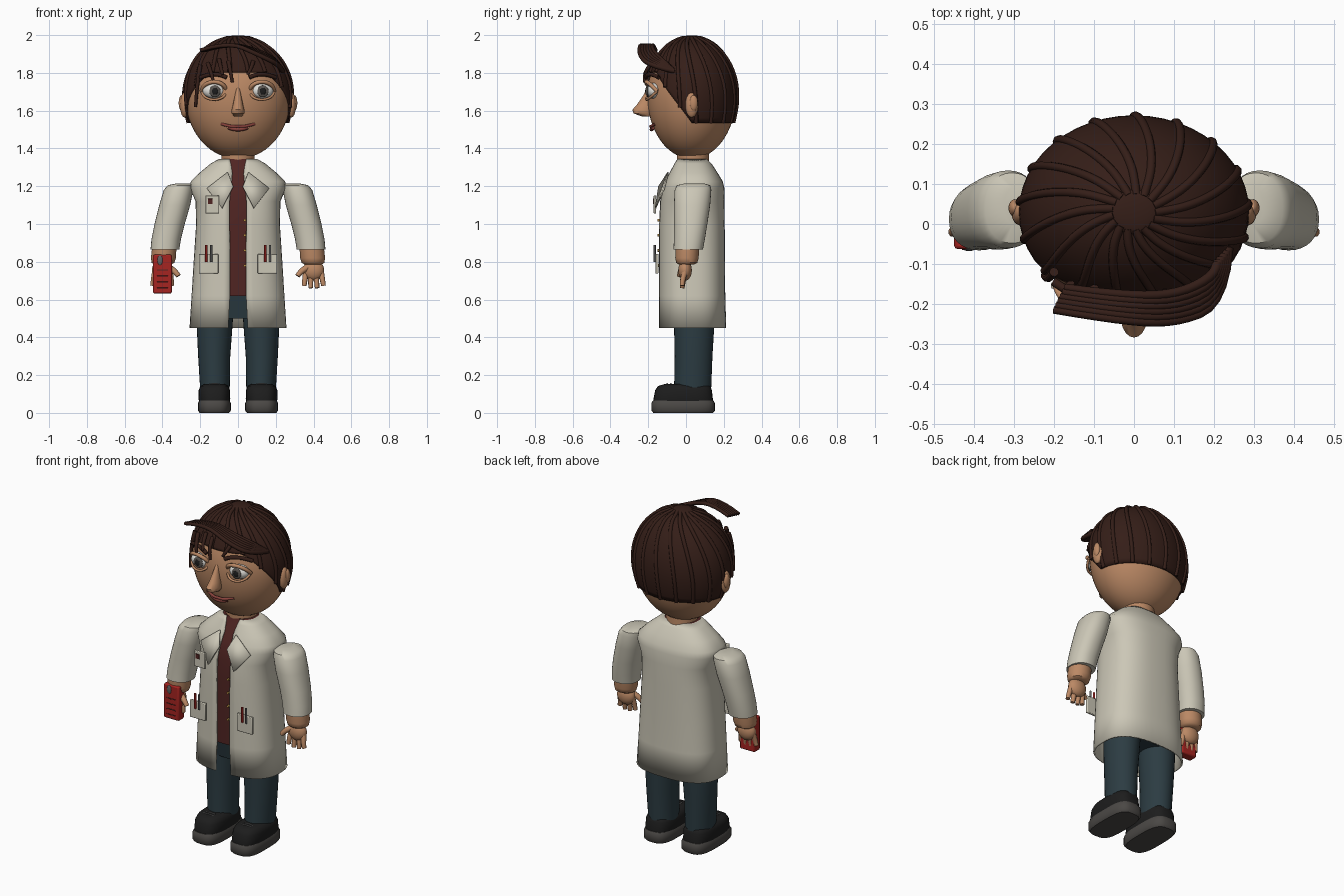
import bpy, bmesh
from math import sin, cos, pi, acos, asin, sqrt, copysign
from mathutils import Vector

if "Cube" in bpy.data.objects:
    bpy.data.objects.remove(bpy.data.objects["Cube"])

def mat(name, r, g, b):
    m = bpy.data.materials.new(name)
    m.diffuse_color = (r, g, b, 1)
    m.use_nodes = True
    m.node_tree.nodes["Principled BSDF"].inputs["Base Color"].default_value = m.diffuse_color
    return m

SKIN = mat("skin", .50, .25, .13)
HAIR = mat("hair", .035, .013, .009)
COAT = mat("coat_cloth", .60, .57, .47)
PANTS = mat("trouser_cloth", .025, .045, .055)
BLACK = mat("black_leather", .012, .012, .012)
SOLE = mat("sole_rubber", .07, .065, .06)
SHIRT = mat("shirt_cloth", .08, .018, .016)
RED = mat("red_plastic", .38, .018, .015)
WHITE = mat("eye_white", .75, .74, .70)
IRIS = mat("iris_grey", .10, .09, .08)
LIP = mat("lips", .25, .055, .045)
GOLD = mat("brass", .5, .28, .06)
GREY = mat("dark_grey", .12, .12, .12)

def finish(o, m, angle=.8):
    bpy.ops.object.select_all(action='DESELECT')
    bpy.context.view_layer.objects.active = o
    o.select_set(True)
    if o.type == 'CURVE':
        bpy.ops.object.convert(target='MESH')
        o = bpy.context.object
    o.data.materials.clear()
    o.data.materials.append(m)
    bpy.ops.object.shade_smooth_by_angle(angle=angle)
    return o

def from_data(name, verts, faces, m, angle=.8):
    me = bpy.data.meshes.new(name)
    me.from_pydata(verts, [], faces)
    bm = bmesh.new(); bm.from_mesh(me)
    bmesh.ops.recalc_face_normals(bm, faces=bm.faces)
    bm.to_mesh(me); bm.free()
    o = bpy.data.objects.new(name, me)
    bpy.context.collection.objects.link(o)
    return finish(o, m, angle)

def grid_faces(rows, n, closed):
    return [(i*n+j, i*n+(j+1) % n, (i+1)*n+(j+1) % n, (i+1)*n+j)
            for i in range(rows-1) for j in range(n if closed else n-1)]

def sup(t, e):
    return copysign(abs(t)**(2/e), t)

def loft(name, rings, m, e=2, n=32):
    """Closed skin through rings (x, y, z, half width, half depth)."""
    v = [(x+a*sup(cos(2*pi*j/n), e), y+b*sup(sin(2*pi*j/n), e), z)
         for x, y, z, a, b in rings for j in range(n)]
    f = grid_faces(len(rings), n, True)
    f += [tuple(range(n)), tuple(range(len(v)-n, len(v)))]
    return from_data(name, v, f, m)

def tubes(name, paths, r, m, taper=1.0):
    cu = bpy.data.curves.new(name, 'CURVE')
    cu.dimensions = '3D'; cu.bevel_depth = r; cu.bevel_resolution = 2
    cu.use_fill_caps = True; cu.resolution_u = 4
    for p in paths:
        s = cu.splines.new('NURBS')
        s.points.add(len(p)-1)
        s.order_u = min(3, len(p)); s.use_endpoint_u = True
        for i, q in enumerate(p):
            s.points[i].co = (*q, 1)
            s.points[i].radius = 1+(taper-1)*i/(len(p)-1)
    o = bpy.data.objects.new(name, cu)
    bpy.context.collection.objects.link(o)
    return finish(o, m)

def ball(name, loc, size, m):
    bpy.ops.mesh.primitive_uv_sphere_add(segments=24, ring_count=14, location=loc)
    o = bpy.context.object; o.name = name; o.scale = size
    return finish(o, m)

def box(name, loc, size, m, bevel=.004):
    bpy.ops.mesh.primitive_cube_add(size=1, location=loc)
    o = bpy.context.object; o.name = name; o.scale = size
    bpy.ops.object.transform_apply(location=False, rotation=False)
    b = o.modifiers.new("bevel", 'BEVEL'); b.width = bevel; b.segments = 2
    return finish(o, m, .5)

# Head: an egg, the same surface also carries hair and strands
def head(phi, th, k=1.0):
    rz = .302 if cos(th) > 0 else .335
    return Vector((.28*k*sin(th)*cos(phi), .03+.235*k*sin(th)*sin(phi), 1.68+rz*k*cos(th)))

def edge(phi):
    z = 1.54+.26*min(1, max(0, -sin(phi)*1.2)) - 1.68
    return acos(z/(.302 if z > 0 else .335))

N, R = 48, 24
from_data("head", [head(2*pi*j/N, .02+(pi-.04)*i/R) for i in range(R+1) for j in range(N)],
          grid_faces(R+1, N, True)+[tuple(range(N)), tuple(range(R*N, R*N+N))], SKIN)
cap = from_data("hair_cap", [head(2*pi*j/N, .03+(edge(2*pi*j/N)-.03)*i/R, 1.03)
                for i in range(R+1) for j in range(N)],
                grid_faces(R+1, N, True)+[tuple(range(N))], HAIR)
sol = cap.modifiers.new("thick", 'SOLIDIFY'); sol.thickness = .012
# Swirled strands and crown
strands = []
for k in range(17):
    p0 = 2*pi*(k+.3)/17
    strands.append([head(p0-.5*(1-i/9)**2, .18+(edge(p0)-.18)*i/9, 1.03) for i in range(10)])
tubes("hair_strands", strands, .011, HAIR)
ball("hair_crown", (0, .03, 1.985), (.062, .056, .014), HAIR)
# Swept forelock and short fringe
lock = []
for k in range(6):
    d = k*.014
    lock.append([(.235-d*.4, -.06-d*.6, 1.81+d*.5), (.225-d*.3, -.2+d, 1.84+d*.4),
                 (.10, -.25+d, 1.90+d*.3), (-.05, -.24+d*.9, 1.965-d*.1), (-.20+d*.4, -.215+d*.8, 1.92)])
tubes("forelock", lock, .014, HAIR, .7)
fringe = [[(-.20, -.12, 1.84), (-.215, -.145, 1.76), (-.225, -.13, 1.62)],
          [(-.16, -.15, 1.85), (-.14, -.205, 1.80), (-.13, -.205, 1.75)],
          [(-.05, -.17, 1.86), (-.04, -.225, 1.81), (-.03, -.22, 1.75)],
          [(.08, -.17, 1.86), (.07, -.215, 1.82), (.05, -.215, 1.79)],
          [(-.10, -.16, 1.87), (-.09, -.21, 1.82), (-.08, -.22, 1.79)]]
tubes("fringe", fringe, .012, HAIR, .7)

# Face
for s, side in ((-1, "right"), (1, "left")):
    x = s*.127
    ball(side+"_eyeball", (x, -.168, 1.705), (.06, .042, .042), WHITE)
    ball(side+"_iris", (x+.005, -.203, 1.703), (.030, .010, .032), IRIS)
    ball(side+"_pupil", (x+.005, -.211, 1.703), (.016, .005, .018), BLACK)
    for nm, h, r in (("upper_lid", .05, .011), ("lower_lid", -.045, .007)):
        tubes(side+"_"+nm, [[(x+.066*cos(t), -.165-.045*sin(t)+.012*s*cos(t), 1.703+h*sin(t))
              for t in [pi*i/8 for i in range(9)]]], r, SKIN)
    tubes(side+"_brow", [[(s*.06, -.212, 1.775), (s*.12, -.2, 1.81), (s*.20, -.145, 1.775)]], .011, HAIR)
    ball(side+"_ear", (s*.283, .03, 1.63), (.024, .034, .066), SKIN)
    ball(side+"_ear_rim", (s*.298, .04, 1.64), (.016, .022, .042), SKIN)
loft("nose", [(0, -.198, 1.72, .008, .006), (0, -.205, 1.68, .017, .022), (0, -.215, 1.63, .027, .046),
     (0, -.228, 1.605, .034, .056), (0, -.225, 1.585, .034, .052), (0, -.205, 1.568, .018, .025)], SKIN, n=20)
tubes("upper_lip", [[(-.088, -.163, 1.53), (-.04, -.185, 1.515), (0, -.188, 1.518), (.04, -.185, 1.515), (.088, -.163, 1.53)]], .008, LIP)
tubes("lower_lip", [[(-.05, -.174, 1.512), (0, -.19, 1.49), (.05, -.174, 1.512)]], .011, LIP)
loft("neck", [(0, .04, 1.28, .085, .085), (0, .035, 1.40, .09, .085)], SKIN)

# Coat: open-front shell, rings (z, half width, front y, back y, opening half width)
coat = [(1.345, .10, -.05, .11, .045), (1.32, .145, -.062, .135, .038), (1.27, .205, -.088, .168, .03),
        (1.225, .25, -.112, .195, .034), (1.19, .255, -.125, .203, .038), (1.12, .225, -.138, .205, .045),
        (1.0, .222, -.143, .205, .045), (.8, .235, -.144, .206, .043), (.62, .246, -.144, .208, .043),
        (.45, .257, -.144, .213, .052)]
E, M = 2.6, 49
cv = []
for z, a, f, b, op in coat:
    t0 = asin((op/a)**(E/2))
    for j in range(M):
        t = t0+(2*pi-2*t0)*j/(M-1)
        cv.append((a*sup(sin(t), E), (f+b)/2-(b-f)/2*sup(cos(t), E), z))
o = from_data("lab_coat", cv, grid_faces(len(coat), M, False), COAT)
sol = o.modifiers.new("thick", 'SOLIDIFY'); sol.thickness = .01
loft("shirt", [(0, (f+b)/2, z, a*.92, (b-f)/2*.94) for z, a, f, b, op in coat[:-1]], SHIRT, E)
tubes("shirt_buttons", [[(.036, -.139, z), (.036, -.15, z)] for z in (.78, .86, .94, 1.02)], .007, GOLD)

# Flat coat trim: lapels, pockets with pens, badge
for s, side in ((-1, "right"), (1, "left")):
    lap = [(s*.055, -.098, 1.275), (s*.165, -.12, 1.19), (s*.085, -.165, 1.085), (s*.028, -.147, 1.20)]
    o = from_data(side+"_lapel", lap, [(0, 1, 2), (0, 2, 3)], COAT)
    o.modifiers.new("thick", 'SOLIDIFY').thickness = .008
    px = s*.156
    box(side+"_pocket", (px, -.154, .79), (.103, .016, .104), COAT)
    for dx, c in ((-.012, RED), (.014, GREY)):
        tubes(side+"_pen", [[(px+dx, -.166, .80), (px+dx, -.166, .89)]], .006, c)
box("badge", (-.136, -.165, 1.103), (.073, .012, .096), COAT)
box("badge_patch", (-.147, -.172, 1.12), (.024, .006, .028), SHIRT, .001)

# Arms, hands
for s, side in ((-1, "right"), (1, "left")):
    loft(side+"_sleeve", [(s*.29, .045, 1.215, .035, .05), (s*.305, .04, 1.205, .067, .088),
         (s*.315, .037, 1.18, .078, .097), (s*.335, .032, 1.10, .082, .096), (s*.362, .025, 1.0, .080, .088),
         (s*.380, .018, .92, .078, .082), (s*.387, .012, .865, .076, .078)], COAT, 2.2)
    loft(side+"_wrist", [(s*.388, .008, .90, .064, .062), (s*.395, .005, .82, .066, .062),
         (s*.397, .004, .795, .060, .056), (s*.398, .002, .785, .045, .04)], SKIN)
    ball(side+"_palm", (s*.40, -.005, .755), (.056, .036, .055), SKIN)
    fingers = [[(s*(.40+.026*k), -.005, .75), (s*(.40+.032*k), -.012-.006*abs(k), .70),
                (s*(.402+.034*k), -.02, .655+.012*abs(k))] for k in (-1.5, -.5, .5, 1.5)]
    tubes(side+"_fingers", fingers, .0165, SKIN, .75)
    tubes(side+"_thumb", [[(s*.37, -.015, .77), (s*.335, -.03, .755), (s*.315, -.035, .725)]], .019, SKIN, .7)

# Handheld red device
box("device_body", (-.40, -.035, .735), (.10, .055, .205), RED, .008)
for i in range(4):
    box("device_slot", (-.40, -.063, .66+.032*i), (.06, .004, .005), SHIRT, .001)
ball("device_knob", (-.413, -.062, .808), (.014, .006, .026), GREY)

# Legs and shoes
loft("hips", [(0, .035, .50, .20, .10), (0, .035, .66, .21, .13)], PANTS, 2.5)
for s, side in ((-1, "right"), (1, "left")):
    loft(side+"_trouser_leg", [(s*.118, .043, .62, .10, .11), (s*.124, .043, .45, .094, .106),
         (s*.126, .04, .30, .085, .10), (s*.122, .035, .12, .078, .098)], PANTS)
    c = s*.125
    loft(side+"_sole", [(c, -.015, 0, .078, .158), (c, -.015, .012, .087, .168), (c, -.015, .052, .087, .168),
         (c, -.015, .066, .080, .160)], SOLE, 3.2)
    loft(side+"_shoe", [(c, -.015, .055, .080, .158), (c, -.015, .075, .084, .157), (c, -.013, .12, .083, .150),
         (c, -.01, .142, .074, .138), (c, -.005, .152, .055, .11)], BLACK, 3)
    tubes(side+"_laces", [[(c-.03, y, .150), (c, y, .158), (c+.03, y, .150)] for y in (-.1, -.08)], .004, GREY)
